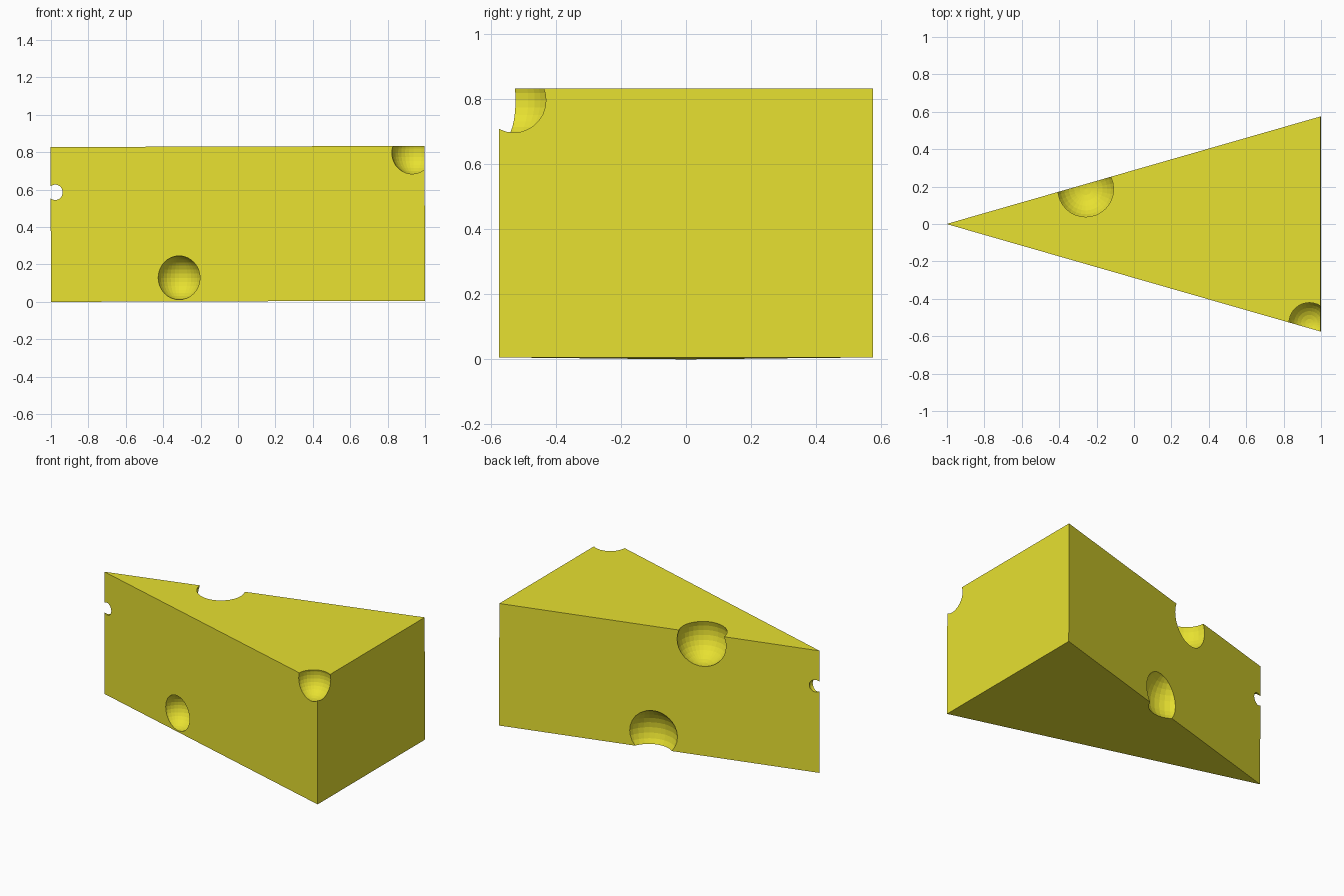
import bpy, bmesh
from mathutils import Matrix, Vector

if "Cube" in bpy.data.objects:
    bpy.data.objects.remove(bpy.data.objects["Cube"])

HALF_W, HEIGHT = 0.575, 0.828

# Wedge body: triangle profile extruded upward, with a very slight tilt
bm = bmesh.new()
base = bm.faces.new([bm.verts.new(p) for p in ((-1, 0, 0), (1, -HALF_W, 0), (1, HALF_W, 0))])
top = bmesh.ops.extrude_face_region(bm, geom=[base])
bmesh.ops.translate(bm, vec=(0, 0, HEIGHT),
                    verts=[v for v in top["geom"] if isinstance(v, bmesh.types.BMVert)])
bmesh.ops.recalc_face_normals(bm, faces=bm.faces)
bmesh.ops.rotate(bm, cent=(-1, 0, 0), matrix=Matrix.Rotation(-0.003, 3, 'Y'), verts=bm.verts)
mesh = bpy.data.meshes.new("cheese_wedge")
bm.to_mesh(mesh)
bm.free()
wedge = bpy.data.objects.new("cheese_wedge", mesh)
bpy.context.collection.objects.link(wedge)

# Yellow cheese
mat = bpy.data.materials.new("cheese_yellow")
mat.diffuse_color = (0.80, 0.75, 0.03, 1)
mat.use_nodes = True
mat.node_tree.nodes["Principled BSDF"].inputs["Base Color"].default_value = mat.diffuse_color
mesh.materials.append(mat)


def side_point(x, side, out):
    """Point on a sloping side (-1 front, 1 back), pushed outward by out."""
    n = Vector((-HALF_W / 2, side)).normalized()
    return Vector((x, side * HALF_W * (x + 1) / 2)) + n * out


# Spherical holes: centre and radius
holes = [
    ((*side_point(-0.315, -1, 0.0), 0.129), 0.117),   # front, low
    ((0.938, -0.53, 0.797), 0.116),                   # front right top corner
    ((-0.258, 0.187, 0.767), 0.162),                  # back, top edge
    ((*side_point(0.035, 1, 0.09), 0.103), 0.18),     # back, bottom edge
    ((-0.975, 0.0, 0.586), 0.042),                    # notch through the tip
]
bm = bmesh.new()
for centre, r in holes:
    bmesh.ops.create_uvsphere(bm, u_segments=32, v_segments=16, radius=r,
                              matrix=Matrix.Translation(centre))
cut_mesh = bpy.data.meshes.new("hole_cutter")
bm.to_mesh(cut_mesh)
bm.free()
cut_mesh.materials.append(mat)
cutter = bpy.data.objects.new("hole_cutter", cut_mesh)
bpy.context.collection.objects.link(cutter)
cutter.hide_render = True

# Carve the holes, then drop the cutter
mod = wedge.modifiers.new("holes", 'BOOLEAN')
mod.operation = 'DIFFERENCE'
mod.solver = 'EXACT'
mod.object = cutter
bpy.context.view_layer.objects.active = wedge
wedge.select_set(True)
bpy.ops.object.modifier_apply(modifier=mod.name)
bpy.data.objects.remove(cutter)
